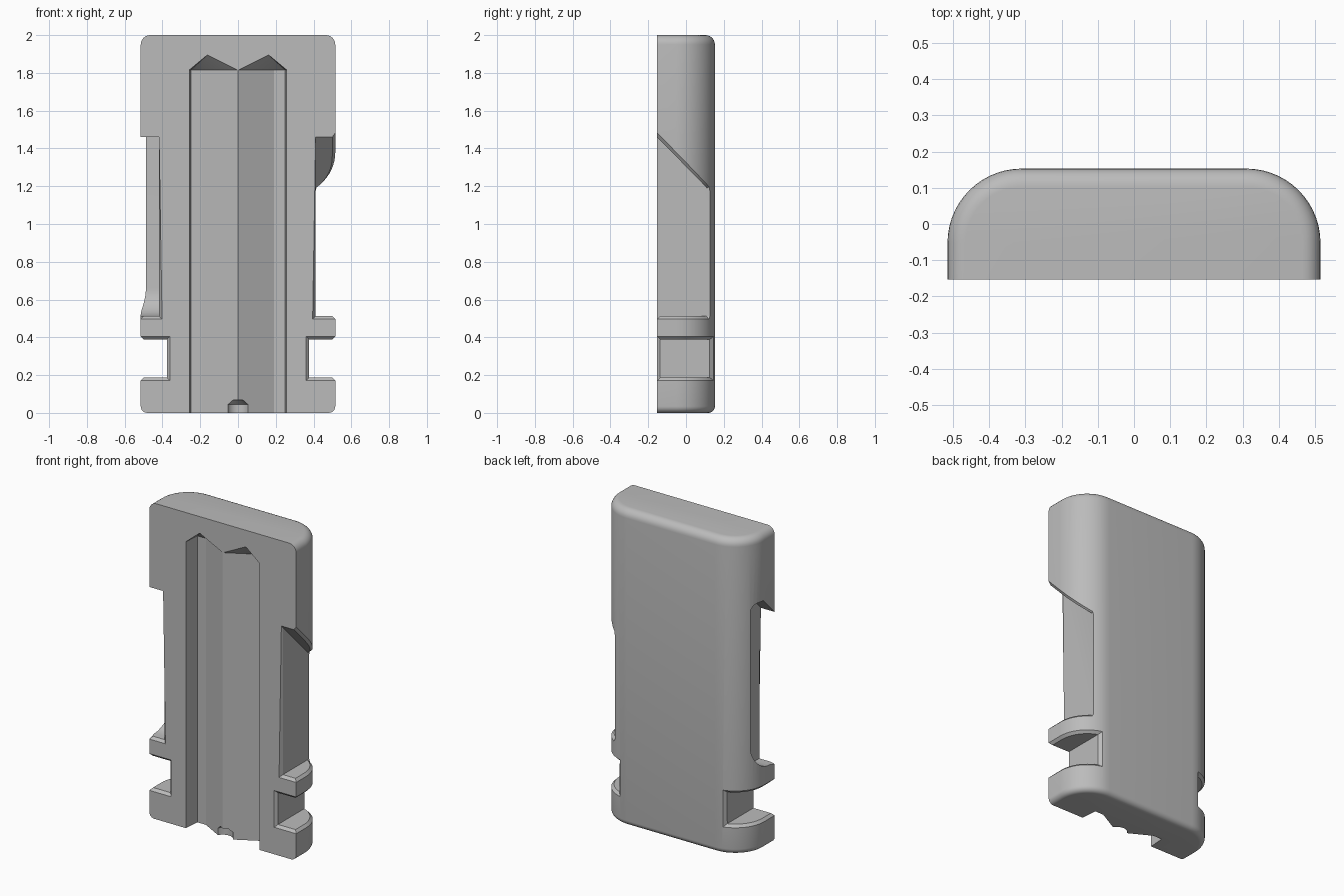
import bpy, bmesh
from math import sin, cos, pi

cube = bpy.data.objects.get("Cube")
if cube:
    bpy.data.objects.remove(cube, do_unlink=True)

W, F, B, R = 0.515, -0.153, 0.153, 0.205    # half width, front, back, corner radius
CHAMFER = 0.016

grey = bpy.data.materials.new("light_grey")
grey.use_nodes = True
colour = (0.5, 0.5, 0.5, 1)
grey.diffuse_color = colour
grey.node_tree.nodes["Principled BSDF"].inputs["Base Color"].default_value = colour


def finish(bm, name):
    bmesh.ops.recalc_face_normals(bm, faces=bm.faces)
    mesh = bpy.data.meshes.new(name)
    bm.to_mesh(mesh)
    bm.free()
    ob = bpy.data.objects.new(name, mesh)
    bpy.context.collection.objects.link(ob)
    return ob


def loft(rings, name):
    bm = bmesh.new()
    loops = [[bm.verts.new(p) for p in ring] for ring in rings]
    n = len(loops[0])
    for a, b in zip(loops, loops[1:]):
        for i in range(n):
            j = (i + 1) % n
            bm.faces.new((a[i], a[j], b[j], b[i]))
    bm.faces.new(loops[0][::-1])
    bm.faces.new(loops[-1])
    return finish(bm, name)


def side_prism(profile, x0, x1, name):
    return loft([[(x, y, z) for y, z in profile] for x in (x0, x1)], name)


def hull(points, name):
    bm = bmesh.new()
    for p in points:
        bm.verts.new(p)
    bmesh.ops.convex_hull(bm, input=bm.verts)
    return finish(bm, name)


def outline(inset, z, steps=14):
    # Flat front, two rounded back corners
    r, pts = R - inset, [(W - inset, F, z)]
    for sx in (1, -1):
        for k in range(steps + 1):
            a = pi / 2 * (k if sx > 0 else steps - k) / steps
            pts.append((sx * (W - R + r * cos(a)), B - R + r * sin(a), z))
    return pts + [(-W + inset, F, z)]


# Main block with rounded bottom and top rims
rings = []
for radius, z_at, way in ((0.035, 0, 1), (0.05, 2, -1)):
    rim = []
    for k in range(7):
        a = pi / 2 * k / 6
        rim.append(outline(radius * (1 - sin(a)), z_at + way * radius * (1 - cos(a))))
    rings += rim[::way]
block = loft(rings, "latch_block")
cutters = []

# Square side notches near the bottom
N0, N1, NX = 0.187, 0.388, 0.377
for s in (1, -1):
    cutters.append(side_prism([(-1, N0), (1, N0), (1, N1), (-1, N1)], s * NX, s, "notch_cutter"))

# Slanted recess on one side
FLOOR, RX, LX = 0.512, 0.411, -0.418


def slant(y):
    return 1.46 - (y - F) * 1.02


cutters.append(side_prism([(-0.3, FLOOR), (0.3, FLOOR), (0.3, slant(0.3)), (-0.3, slant(-0.3))],
                          RX, 1, "slant_cutter"))

# Pocket with curved floor and hooked roof on the other side
pocket = [(-0.3, FLOOR)]
pocket += [(-0.1 + 0.15 * sin(a), 0.662 - 0.15 * cos(a)) for a in (pi / 2 * k / 10 for k in range(11))]
pocket += [(0.05, 1.54), (0.035, 1.565), (0.01, 1.575), (-0.04, 1.575), (F, 1.46), (-0.3, 1.313)]
cutters.append(side_prism(pocket, -1, LX, "pocket_cutter"))

# Twin channels with pointed tops in the front
section = [(0.001, -0.25), (0.001, F), (0.19, -0.05), (0.25, -0.05), (0.258, F), (0.258, -0.25)]
for s in (1, -1):
    pts = [(s * x, y, z) for z in (-0.1, 1.815) for x, y in section]
    pts += [(s * 0.162, y, 1.895) for y in (F, -0.25)]
    cutters.append(hull(pts, "channel_cutter"))

# Small coned hole at the foot of the ridge
hole = [[(r * cos(2 * pi * k / 24), F + r * sin(2 * pi * k / 24), z) for k in range(24)]
        for r, z in ((0.06, -0.1), (0.06, 0.045), (0.03, 0.068))]
cutters.append(loft(hole, "hole_cutter"))

bpy.context.view_layer.objects.active = block
for c in cutters:
    mod = block.modifiers.new("cut", 'BOOLEAN')
    mod.operation, mod.solver, mod.object = 'DIFFERENCE', 'EXACT', c
    bpy.ops.object.modifier_apply(modifier=mod.name)
    bpy.data.objects.remove(c, do_unlink=True)

# Chamfer the outer edges of the notches and recesses
bm = bmesh.new()
bm.from_mesh(block.data)
bmesh.ops.remove_doubles(bm, verts=bm.verts, dist=0.0002)


def chamfered(e):
    if len(e.link_faces) != 2 or not e.is_convex or e.calc_face_angle(0) < 0.5:
        return False
    cos_ = [v.co for v in e.verts]

    def on(test):
        return all(abs(test(p)) < 0.001 for p in cos_)

    if min(abs(p.x) for p in cos_) < 0.35:
        return False
    if any(on(lambda p, h=h: p.z - h) for h in (N0, N1, FLOOR)):
        return True
    if on(lambda p: abs(p.x) - NX):
        return True
    if on(lambda p: p.y - F) and (on(lambda p: p.x - RX) or on(lambda p: p.x - LX)):
        return True
    return cos_[0].x > 0 and on(lambda p: p.z - slant(p.y)) and not on(lambda p: p.y - F)


edges = [e for e in bm.edges if chamfered(e)]
bmesh.ops.bevel(bm, geom=edges, offset=CHAMFER, segments=1, affect='EDGES', profile=0.5,
                clamp_overlap=False)
bm.to_mesh(block.data)
bm.free()

block.data.materials.clear()
block.data.materials.append(grey)
block.select_set(True)
bpy.ops.object.shade_smooth_by_angle(angle=pi / 7)
